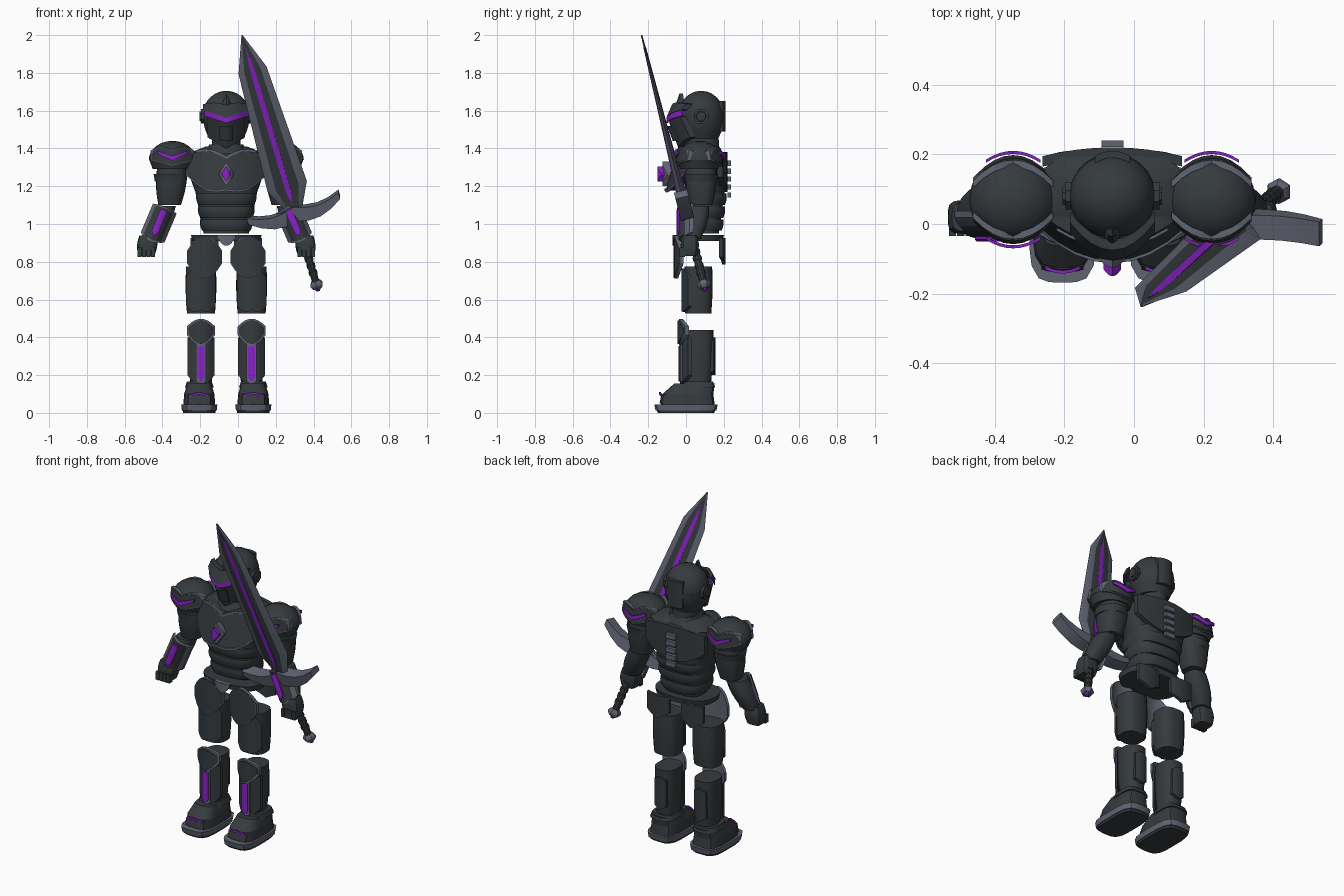
import bpy, bmesh, math
from mathutils import Matrix, Vector

cube = bpy.data.objects.get("Cube")
if cube:
    bpy.data.objects.remove(cube, do_unlink=True)


def material(name, *rgb):
    made = bpy.data.materials.new(name)
    made.use_nodes = True
    made.diffuse_color = (*rgb, 1)
    made.node_tree.nodes["Principled BSDF"].inputs["Base Color"].default_value = (*rgb, 1)
    return made


DARK = material("charcoal armour", .036, .043, .047)
GREY = material("steel trim", .12, .13, .17)
GLOW = material("violet glow", .25, .016, .56)
BODY = -.062         # the body stands to the right to make room for the sword
MID = .08            # depth of the body's upright axis
THIN = .009          # thickness of painted details
move = Matrix.Translation
turn = Matrix.Rotation


def add(name, verts, faces, mats, place=Matrix(), pair=False, slots=None):
    """Make a mesh in body coordinates, or a left and right pair of it."""
    for side, prefix in ((1, "left_"), (-1, "right_")) if pair else ((1, ""),):
        bm = bmesh.new()
        corners = []
        for vert in verts:
            spot = place @ Vector(vert)
            corners.append(bm.verts.new((spot.x * side + BODY, spot.y, spot.z)))
        for index, face in enumerate(faces):
            made = bm.faces.new([corners[k] for k in face])
            made.material_index = slots[index] if slots else 0
        bmesh.ops.recalc_face_normals(bm, faces=bm.faces)
        mesh = bpy.data.meshes.new(prefix + name)
        bm.to_mesh(mesh)
        bm.free()
        for mat in mats:
            mesh.materials.append(mat)
        mesh.shade_smooth()
        mesh.set_sharp_from_angle(angle=math.radians(32))
        bpy.context.collection.objects.link(bpy.data.objects.new(prefix + name, mesh))


def skin(name, rings, mats, slot=lambda i: 0, **options):
    """Join rings of points and close both ends."""
    n = len(rings[0])
    verts = [point for ring in rings for point in ring]
    spans = [(a * n, i, (i + 1) % n) for a in range(len(rings) - 1) for i in range(n)]
    faces = [(a + i, a + j, a + n + j, a + n + i) for a, i, j in spans]
    faces += [range(n), range(len(verts) - n, len(verts))]
    add(name, verts, faces, mats, slots=[slot(i) for a, i, j in spans] + [0, 0], **options)


def outline(centre, radius, deep, sides, square):
    """Level ring round a centre; a higher square gives fuller corners."""
    points = []
    for i in range(sides):
        angle = math.tau * (i + .5) / sides
        c, s = math.cos(angle), math.sin(angle)
        reach = radius * (abs(c) ** square + abs(s) ** square) ** (-1 / square)
        points.append((centre.x + reach * c, centre.y + reach * s * deep, centre.z))
    return points


def body(name, low, high, wide, mat=DARK, deep=1, swell=0, sides=24, square=2, **options):
    """Solid between two centres, wide = (low radius, high radius), swelling midway."""
    low, high = Vector(low), Vector(high)
    steps = 6 if swell else 1
    rings = []
    for i in range(steps + 1):
        t = i / steps
        radius = wide[0] + (wide[1] - wide[0]) * t + swell * math.sin(math.pi * t)
        rings.append(outline(low.lerp(high, t), radius, deep, sides, square))
    skin(name, rings, [mat], **options)


def dome(name, base, radius, height, **options):
    rings = []
    for i in range(8):
        angle = i / 7 * 1.5
        centre = Vector(base) + Vector((0, 0, height * math.sin(angle)))
        rings.append(outline(centre, radius * math.cos(angle), .97, 28, 2))
    skin(name, rings, [DARK], **options)


def panel(name, y, low, high, wide, mat=DARK, bend=0, lean=0, rise=(0, 0), arch=(0, 0),
          curve=1, thick=.02, **options):
    """Symmetric plate: bend wraps it back, rise and arch shape its low and high edges."""
    rings = []
    for i in range(-4, 5):
        u = abs(i) / 4
        front = y + bend * u * u
        bottom, top = (edge + r * u ** curve + a * math.sin(math.pi * u)
                       for edge, r, a in zip((low, high), rise, arch))
        x = wide * i / 4
        rings.append([(x, front, bottom), (x, front + lean, top),
                      (x, front + lean + thick, top), (x, front + thick, bottom)])
    skin(name, rings, [mat], **options)


def rimmed(name, y, low, high, wide, grow=.008, **options):
    """Dark plate in front of a slightly larger steel one."""
    panel(name, y, low, high, wide, **options)
    panel(name + "_rim", y + grow, low - grow, high + grow, wide + grow, GREY, **options)


# Head and helmet
body("helmet", (0, MID, 1.45), (0, MID, 1.58), (.09, .124), swell=.01)
dome("helmet_dome", (0, MID, 1.58), .124, .125)
body("neck", (0, MID, 1.36), (0, MID, 1.47), (.08, .074), deep=1.25)
panel("face_mask", -.04, 1.4, 1.54, .1, bend=.06, lean=-.05, rise=(.06, .03), thick=.03)
panel("mouth_guard", -.07, 1.44, 1.52, .035, bend=.02, lean=-.03)
panel("eye_slit", -.104, 1.535, 1.56, .118, GLOW, bend=.08, rise=(.037, .045), thick=THIN)
panel("brow", -.105, 1.56, 1.63, .122, bend=.08, lean=.03, rise=(.045, .005), arch=(0, .01), thick=.03)
panel("brow_crest", -.065, 1.6, 1.69, .022, bend=.01, lean=.03, rise=(.01, -.05))
ear = move((.11, MID, 1.57)) @ turn(math.pi / 2, 4, "Y")
body("ear_disc", (0, 0, 0), (0, 0, .025), (.042, .042), sides=8, place=ear, pair=True)
body("ear_hub", (0, 0, .02), (0, 0, .033), (.03, .026), sides=8, place=ear, pair=True)
panel("helmet_back_plate", .19, 1.49, 1.65, .05, bend=-.015)

# Torso
body("midriff", (0, .09, .95), (0, .09, 1.2), (.12, .17), deep=.7, square=3)
body("chest", (0, .09, 1.16), (0, .09, 1.37), (.16, .21), deep=.55, swell=.01, square=3)
body("shoulder_slope", (0, .09, 1.37), (0, .09, 1.41), (.21, .11), deep=.55, square=3)
body("collar", (0, MID, 1.37), (0, MID, 1.42), (.12, .092), sides=16)
chest = dict(wide=.215, bend=.1)
panel("breastplate", -.105, 1.185, 1.36, lean=.045, rise=(.085, -.01), arch=(-.04, .04), thick=.05, **chest)
panel("breast_trim", -.113, 1.175, 1.187, GREY and .215, GREY, bend=.1, rise=(.085, .085),
      arch=(-.04, -.04), thick=THIN)
panel("neckline_trim", -.069, 1.345, 1.36, .16, GREY, bend=.05, rise=(.03, .03), arch=(.02, .02), thick=THIN)
panel("gem_mount", -.125, 1.2, 1.33, .038, GREY, bend=.025, rise=(.06, -.06), thick=.04)
panel("chest_gem", -.15, 1.225, 1.305, .025, GLOW, bend=.02, rise=(.035, -.035), thick=.03)
for i in range(3):
    z, radius = .965 + .068 * i, .128 + .01 * i
    body(f"waist_band_{i + 1}", (0, MID, z), (0, MID, z + .06), (radius, radius + .01),
         deep=.85, swell=.006, square=3)
panel("back_plate", .19, 1.17, 1.38, .2, bend=-.025, rise=(.08, -.02), curve=2, thick=.03)
for i in range(5):
    z = 1.14 + .042 * i
    body(f"spine_block_{i + 1}", (0, .23, z), (0, .23, z + .028), (.045, .045), GREY, deep=.3, sides=4)

# Hips
body("belt", (0, .07, .91), (0, .07, .942), (.18, .187), deep=.7, square=2.6)
panel("belt_buckle", -.072, .885, .943, .05, GREY, bend=.006, rise=(.045, 0), curve=2)
hip = dict(pair=True, place=move((.115, 0, 0)))
rimmed("hip_plate", -.065, .715, .935, .09, grow=.003, bend=.03, rise=(.08, -.08), curve=2, **hip)
panel("rear_hip_plate", .19, .785, .925, .075, bend=-.015, rise=(.04, 0), **hip)

# Legs
leg = dict(pair=True, place=move((.134, 0, 0)))
body("thigh", (0, .065, .525), (0, .065, .775), (.074, .079), deep=.93, swell=.005, square=2.8, **leg)
panel("thigh_plate", -.025, .545, .75, .078, bend=.035, rise=(.02, -.03), arch=(-.02, .03), **leg)
body("shin", (0, .065, .14), (0, .065, .44), (.055, .067), deep=1.2, swell=.004, square=2.5, **leg)
rimmed("knee_guard", -.045, .365, .49, .066, bend=.033, rise=(.055, -.04), curve=2, **leg)
panel("shin_guard", -.028, .15, .37, .072, bend=.038, rise=(.05, .03), curve=2, **leg)
panel("shin_frame", -.033, .155, .365, .027, GREY, bend=.003, rise=(.015, -.005), thick=THIN, **leg)
panel("shin_light", -.039, .165, .355, .018, GLOW, bend=.002, rise=(.02, -.005), thick=THIN, **leg)
panel("calf_plate", .135, .2, .4, .04, bend=-.01, rise=(.02, -.02), **leg)

# Feet
foot = dict(pair=True, place=move((.143, 0, 0)))
boxy = dict(square=4, **foot)
body("boot", (0, .01, .04), (0, .01, .1), (.085, .08), deep=1.68, **boxy)
body("instep", (0, .01, .1), (0, .045, .155), (.08, .064), deep=1.68, **boxy)
body("boot_cuff", (0, .065, .135), (0, .065, .165), (.076, .066), deep=1.18, **boxy)
panel("toe_cap", -.14, .05, .1, .06, bend=.01, lean=.01, rise=(0, -.01), thick=.03, **foot)
panel("boot_light", -.142, .098, .11, .05, GLOW, bend=.012, rise=(-.013, -.013), thick=THIN, **foot)
body("sole", (0, 0, .012), (0, 0, .045), (.092, .096), GREY, deep=1.75, **boxy)
body("tread", (0, 0, 0), (0, 0, .013), (.085, .088), deep=1.75, **boxy)

# Shoulders, with the same marked plate on the front and the back
body("pauldron_rim", (.285, .07, 1.29), (.285, .07, 1.345), (.105, .126), deep=.96, pair=True)
dome("pauldron", (.285, .07, 1.34), .126, .1, pair=True)
front = move((.285, 0, 0))
back = move((.285, .14, 0)) @ turn(math.pi, 4, "Z")
for end, place in (("front", front), ("back", back)):
    here = dict(pair=True, place=place)
    rimmed(f"shoulder_plate_{end}", -.058, 1.31, 1.385, .11, grow=.005, bend=.06, lean=.009,
           rise=(.03, 0), arch=(0, .02), **here)
    panel(f"shoulder_light_{end}", -.07, 1.335, 1.362, .078, GLOW, bend=.025, rise=(.035, .025),
          thick=THIN, **here)

# Arms
body("upper_arm", (.285, MID, 1.31), (.3, MID, 1.1), (.08, .06), swell=.01, square=2.5, pair=True)
body("arm_band", (.295, MID, 1.225), (.295, MID, 1.265), (.086, .093), sides=12, pair=True)
body("forearm", (.325, .065, 1.095), (.4, .03, .92), (.058, .048), swell=.012, square=2.5, pair=True)
cuff = dict(pair=True, place=move((.36, .05, 1)) @ turn(-.4, 4, "Y"))
rimmed("gauntlet", -.09, -.09, .09, .06, bend=.05, rise=(.02, -.01), curve=2, **cuff)
panel("gauntlet_light", -.1, -.07, .08, .019, GLOW, bend=.005, rise=(.025, 0), thick=THIN, **cuff)
body("fist", (.423, .02, .83), (.415, .02, .94), (.042, .045), deep=.9, swell=.01, square=4, pair=True)
for i in range(4):
    x = .387 + .024 * i
    body(f"finger_{i + 1}", (x, -.02, .825), (x, -.02, .875), (.015, .015), deep=1.3, sides=4, pair=True)

# Sword frame: local z runs from the tip to the pommel, local x across the edges
tip, end = Vector((.021, -.235, 2)), Vector((.423, .1, .656))
along = (end - tip).normalized()
across = (Vector((1, 0, 0)) - along * along.x).normalized()
axes = Matrix((across, along.cross(across), along)).transposed().to_4x4()
sword = move(tip - Vector((BODY, 0, 0))) @ axes


def section(s, wide):
    """Flat hexagon that thickens away from the tip."""
    face, half = wide * .58, .004 + .018 * s
    return [(wide, 0, s), (face, half, s), (-face, half, s),
            (-wide, 0, s), (-face, -half, s), (face, -half, s)]


blade = [section(s, wide) for s, wide in ((0, .003), (.2, .077), (.86, .108), (.98, .05))]
skin("blade", blade, [DARK, GREY], slot=lambda i: int(i % 3 != 1), place=sword)
for name, angle in (("front", 0), ("back", math.pi)):
    panel(f"blade_light_{name}", -.007, .07, .96, .014, GLOW, lean=-.018, rise=(.13, -.08),
          thick=.006, place=sword @ turn(angle, 4, "Z"))
panel("crossguard", -.036, .97, 1.05, .253, GREY, rise=(-.01, -.055), arch=(.03, .035),
      thick=.072, place=sword)
body("grip", (0, 0, 1.03), (0, 0, 1.41), (.02, .02), sides=10, place=sword)
for i in range(8):
    s = 1.06 + .04 * i
    body(f"grip_wrap_{i + 1}", (0, 0, s), (0, 0, s + .02), (.024, .024), sides=10, place=sword)
body("pommel", (0, 0, 1.395), (0, 0, 1.44), (.024, .024), GREY, swell=.014, sides=6, place=sword)
body("pommel_gem", (0, 0, 1.435), (0, 0, 1.453), (.02, .01), GLOW, sides=6, place=sword)
